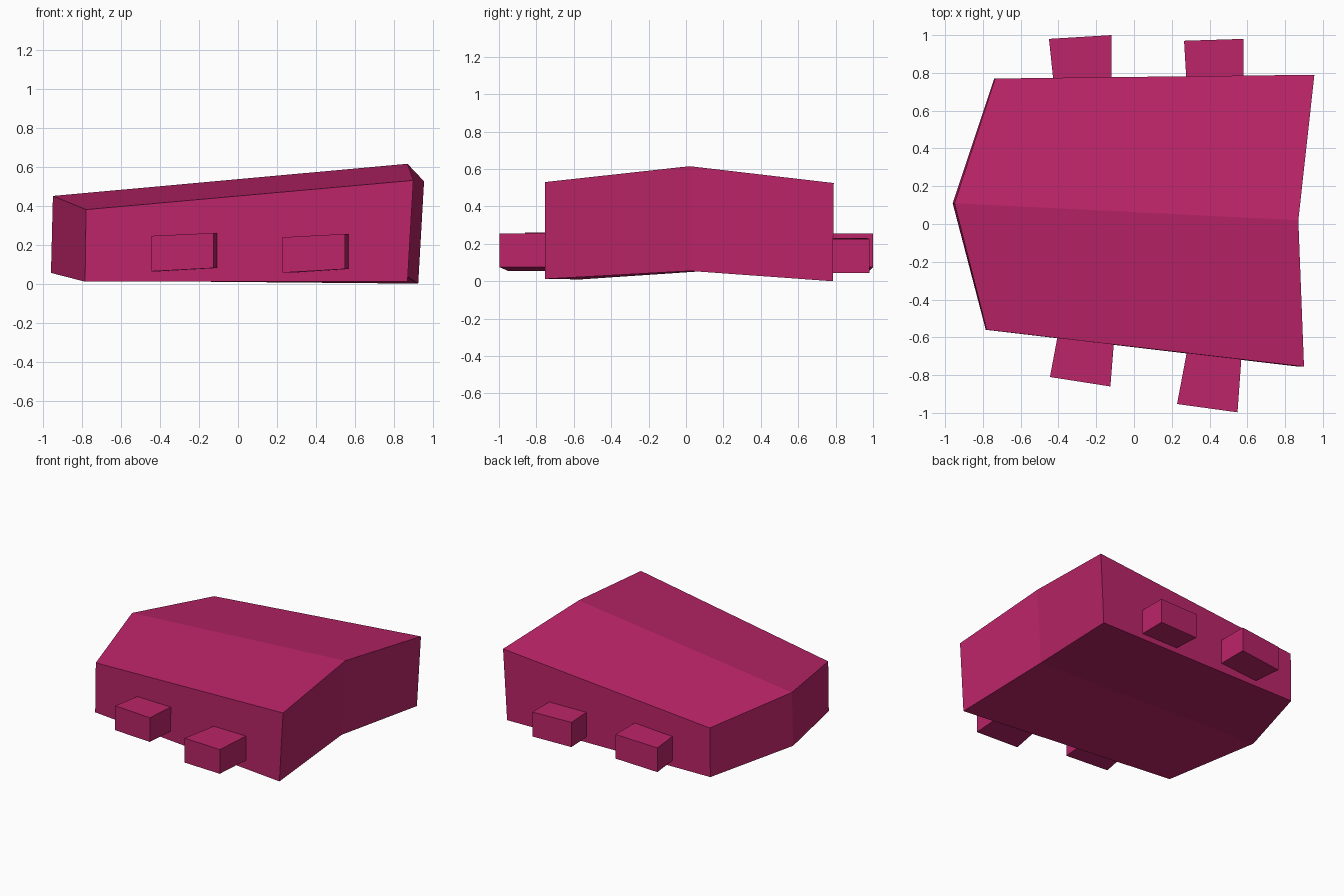
import bpy
import bmesh

old = bpy.data.objects.get("Cube")
if old:
    bpy.data.objects.remove(old, do_unlink=True)

COLOR = (0.50, 0.018, 0.140, 1.0)
magenta = bpy.data.materials.new("magenta")
magenta.use_nodes = True
magenta.diffuse_color = COLOR
magenta.node_tree.nodes["Principled BSDF"].inputs["Base Color"].default_value = COLOR


def loft(name, start, end, caps):
    """Join two matching outlines with side faces and close both ends."""
    bm = bmesh.new()
    rings = [[bm.verts.new(p) for p in ring] for ring in (start, end)]
    n = len(start)
    for i in range(n):
        j = (i + 1) % n
        bm.faces.new((rings[0][i], rings[0][j], rings[1][j], rings[1][i]))
    for ring in rings:
        for cap in caps:
            bm.faces.new([ring[i] for i in cap])
    bmesh.ops.recalc_face_normals(bm, faces=bm.faces[:])
    mesh = bpy.data.meshes.new(name)
    bm.to_mesh(mesh)
    bm.free()
    mesh.materials.append(magenta)
    obj = bpy.data.objects.new(name, mesh)
    bpy.context.collection.objects.link(obj)
    return obj


# Body: wedge with a ridged roof and a folded underside, front to back and round
right_end = [(-0.78, -0.56, 0.38), (-0.95, 0.11, 0.45), (-0.735, 0.77, 0.38),
             (-0.74, 0.77, 0.015), (-0.96, 0.11, 0.055), (-0.785, -0.56, 0.01)]
left_end = [(0.90, -0.755, 0.53), (0.87, 0.02, 0.615), (0.955, 0.79, 0.525),
            (0.925, 0.785, 0.0), (0.84, 0.02, 0.055), (0.87, -0.755, 0.012)]
loft("body", right_end, left_end, [(0, 1, 4, 5), (1, 2, 3, 4)])


def peg(name, outer, inner, bottoms, tops):
    """Slanted block: outer and inner edges in plan, with heights at each side."""
    def ring(edge):
        (a, b) = edge
        return [(*a, bottoms[0]), (*b, bottoms[1]), (*b, tops[1]), (*a, tops[0])]
    loft(name, ring(outer), ring(inner), [(0, 1, 2, 3)])


# Four pegs, each reaching slightly into the body
peg("front_right_peg", [(-0.445, -0.81), (-0.125, -0.86)],
    [(-0.40, -0.57), (-0.105, -0.61)], (0.063, 0.08), (0.245, 0.26))
peg("front_left_peg", [(0.228, -0.953), (0.548, -0.997)],
    [(0.285, -0.65), (0.57, -0.69)], (0.056, 0.075), (0.238, 0.255))
peg("back_right_peg", [(-0.45, 0.98), (-0.12, 1.0)],
    [(-0.425, 0.74), (-0.12, 0.74)], (0.055, 0.075), (0.235, 0.255))
peg("back_left_peg", [(0.265, 0.97), (0.58, 0.98)],
    [(0.278, 0.75), (0.58, 0.75)], (0.046, 0.045), (0.23, 0.227))
